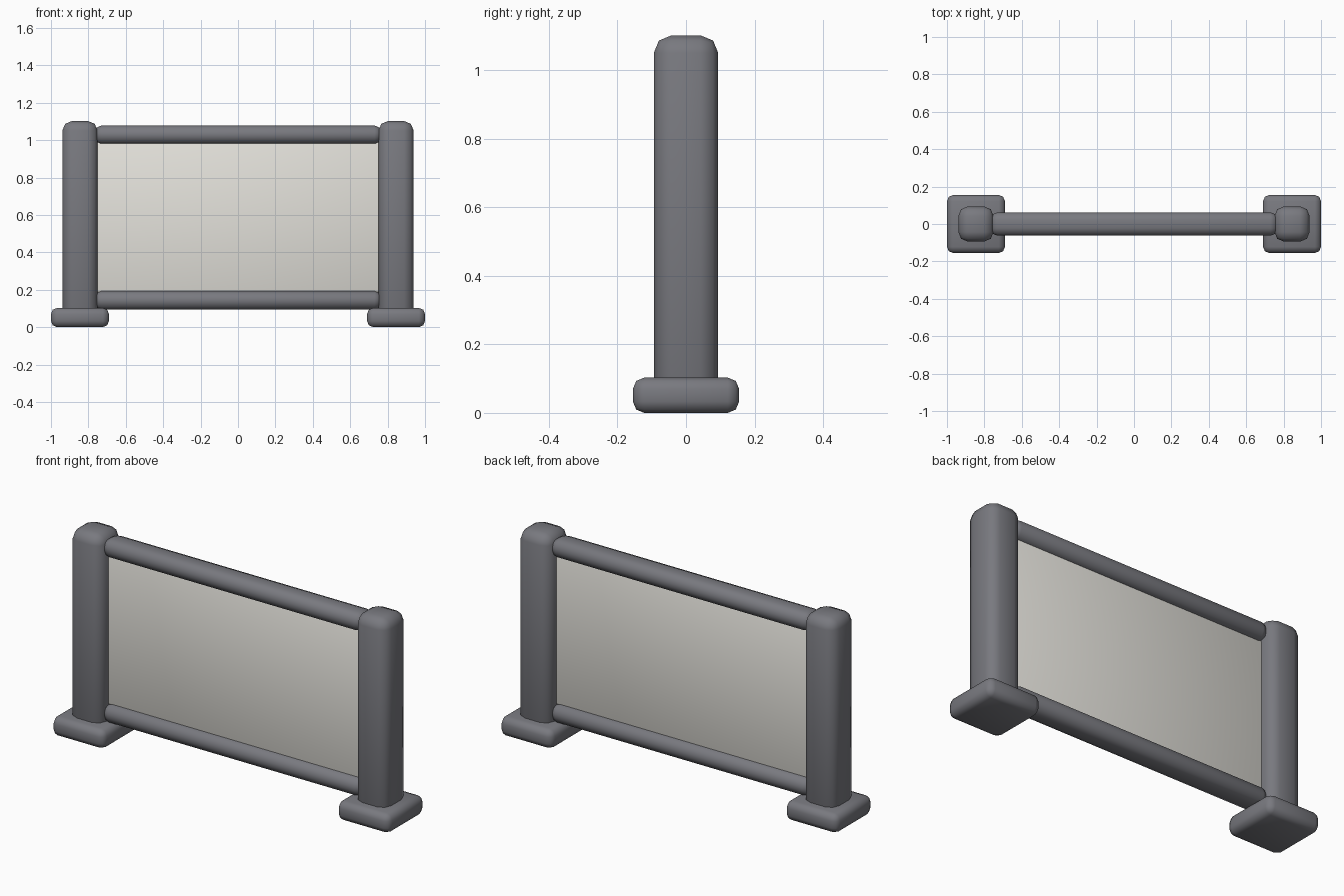
import bpy
import bmesh
import math
from mathutils import Vector

default_cube = bpy.data.objects.get("Cube")
if default_cube:
    bpy.data.objects.remove(default_cube, do_unlink=True)


def make_material(name, rgb):
    mat = bpy.data.materials.new(name)
    mat.use_nodes = True
    colour = (*rgb, 1.0)
    mat.diffuse_color = colour
    mat.node_tree.nodes["Principled BSDF"].inputs["Base Color"].default_value = colour
    return mat


def rounded_box(name, low, high, radius, mat):
    """Box between two corners, with softly rounded edges."""
    low, high = Vector(low), Vector(high)
    centre, size = (low + high) / 2, high - low
    bm = bmesh.new()
    bmesh.ops.create_cube(bm, size=1)
    bmesh.ops.scale(bm, vec=size, verts=bm.verts)
    bmesh.ops.bevel(bm, geom=bm.edges[:], offset=radius, segments=2,
                    profile=0.5, affect='EDGES')
    mesh = bpy.data.meshes.new(name)
    bm.to_mesh(mesh)
    bm.free()
    mesh.materials.append(mat)
    obj = bpy.data.objects.new(name, mesh)
    obj.location = centre
    bpy.context.collection.objects.link(obj)
    bpy.ops.object.select_all(action='DESELECT')
    obj.select_set(True)
    bpy.context.view_layer.objects.active = obj
    bpy.ops.object.shade_smooth_by_angle(angle=math.radians(60))


grey = make_material("dark grey frame", (0.19, 0.192, 0.213))
cream = make_material("pale panel", (0.78, 0.765, 0.715))

# Posts and their feet, one pair per side
for side, sign in (("left", 1), ("right", -1)):
    x = sign * 0.845
    rounded_box(f"{side}_foot", (x - 0.155, -0.155, 0),
                (x + 0.155, 0.155, 0.103), 0.033, grey)
    rounded_box(f"{side}_post", (x - 0.094, -0.094, 0.04),
                (x + 0.094, 0.094, 1.102), 0.051, grey)

# Horizontal rails between the posts
for name, bottom in (("top_rail", 0.98), ("bottom_rail", 0.095)):
    rounded_box(name, (-0.77, -0.0625, bottom),
                (0.77, 0.0625, bottom + 0.098), 0.04, grey)

# Infill panel
rounded_box("panel", (-0.76, -0.025, 0.183), (0.76, 0.025, 0.99), 0.012, cream)
